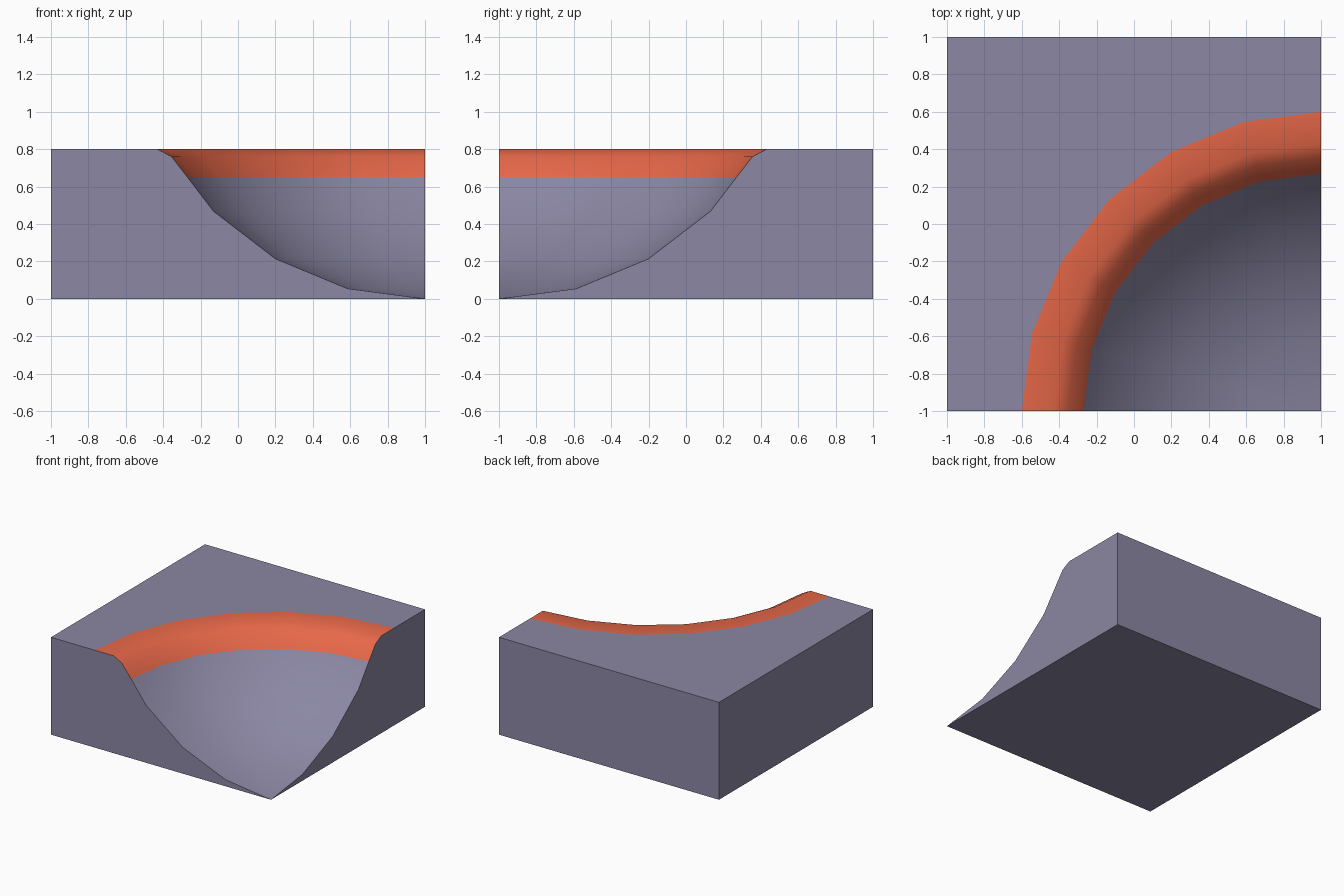
import bpy, bmesh, math

if "Cube" in bpy.data.objects:
    bpy.data.objects.remove(bpy.data.objects["Cube"])

STEPS = 6            # 15 degree facets in the quarter bowl
R, H = 1.6, 0.8      # bowl radius, block height


def material(name, rgb):
    m = bpy.data.materials.new(name)
    m.diffuse_color = (*rgb, 1)
    m.use_nodes = True
    m.node_tree.nodes["Principled BSDF"].inputs["Base Color"].default_value = m.diffuse_color
    return m


# Quarter-pipe profile (radius, height): round bowl, then steep lip, bevel and flat rim
profile = [(R * math.sin(math.radians(a)), R * (1 - math.cos(math.radians(a))))
           for a in (15, 30, 45)]
profile += [(1.27, 0.65), (1.355, 0.76), (1.43, H), (R, H)]

bm = bmesh.new()
pole = bm.verts.new((1, -1, 0))
back_left, back_right, front_left = (
    [bm.verts.new((x, y, z)) for z in (0, H)] for x, y in ((-1, 1), (1, 1), (-1, -1)))

# Revolve the profile around the front right corner
rings = []
for r, z in profile:
    ring = []
    for i in range(STEPS + 1):
        a = math.pi / 2 * i / STEPS
        ring.append(bm.verts.new((1 - r * math.cos(a), -1 + r * math.sin(a), z)))
    rings.append(ring)

curved = []
for i in range(STEPS):
    curved.append(bm.faces.new((pole, rings[0][i], rings[0][i + 1])))
    for lo, hi in zip(rings, rings[1:]):
        f = bm.faces.new((lo[i], hi[i], hi[i + 1], lo[i + 1]))
        f.material_index = 1 if lo[i].co.z > 0.6 else 0   # painted rim
        curved.append(f)

# Top, cut walls, outer walls and base
bm.faces.new(rings[-1] + [back_right[1], back_left[1], front_left[1]])
bm.faces.new([pole] + [r[0] for r in rings] + [front_left[1], front_left[0]])
bm.faces.new([pole] + [r[-1] for r in rings] + [back_right[1], back_right[0]])
bm.faces.new((back_left[0], back_right[0], back_right[1], back_left[1]))
bm.faces.new((front_left[0], back_left[0], back_left[1], front_left[1]))
bm.faces.new((pole, back_right[0], back_left[0], front_left[0]))
bmesh.ops.recalc_face_normals(bm, faces=bm.faces)

mesh = bpy.data.meshes.new("bowl_corner")
bm.to_mesh(mesh)
bm.free()
mesh.materials.append(material("grey purple", (0.258, 0.242, 0.367)))
mesh.materials.append(material("orange rim", (0.79, 0.136, 0.065)))
obj = bpy.data.objects.new("bowl_corner", mesh)
bpy.context.collection.objects.link(obj)

# Smooth bowl, crisp block edges
bpy.context.view_layer.objects.active = obj
obj.select_set(True)
bpy.ops.object.shade_smooth_by_angle(angle=math.radians(40))
